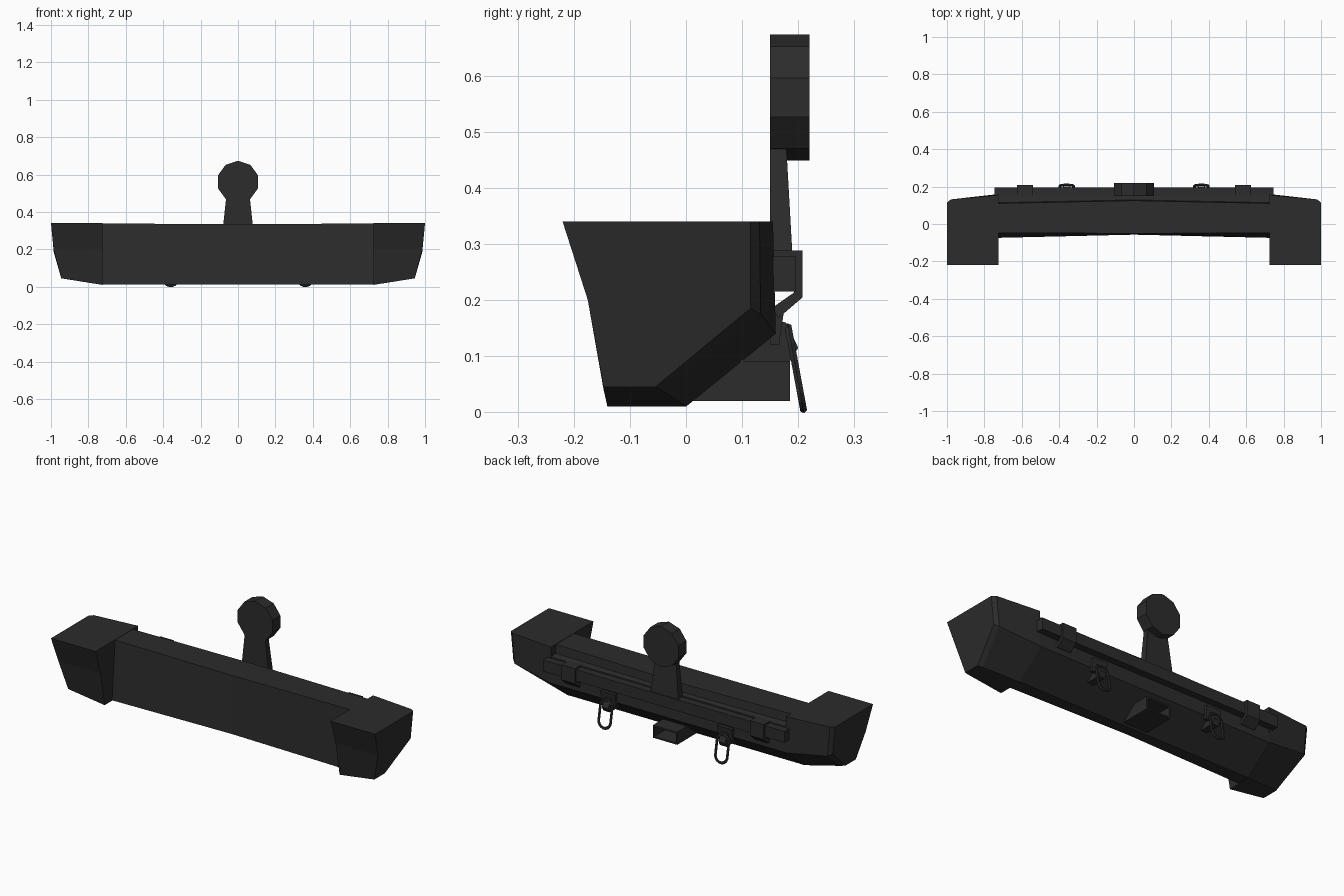
import bpy, bmesh, math
from mathutils import Vector

if "Cube" in bpy.data.objects:
    bpy.data.objects.remove(bpy.data.objects["Cube"])

mat = bpy.data.materials.new("dark_coating")
mat.diffuse_color = (0.025, 0.025, 0.025, 1)
mat.use_nodes = True
mat.node_tree.nodes["Principled BSDF"].inputs["Base Color"].default_value = mat.diffuse_color


def finish(bm, name):
    bmesh.ops.remove_doubles(bm, verts=bm.verts, dist=1e-5)
    bmesh.ops.recalc_face_normals(bm, faces=bm.faces)
    me = bpy.data.meshes.new(name)
    bm.to_mesh(me)
    bm.free()
    me.materials.append(mat)
    ob = bpy.data.objects.new(name, me)
    bpy.context.collection.objects.link(ob)
    return ob


def loft(name, sections):
    """Skin a list of equal-length point loops and cap both ends."""
    bm = bmesh.new()
    loops = [[bm.verts.new(p) for p in s] for s in sections]
    n = len(loops[0])
    for a, b in zip(loops, loops[1:]):
        for i in range(n):
            j = (i + 1) % n
            bm.faces.new((a[i], a[j], b[j], b[i]))
    bm.faces.new(loops[0])
    bm.faces.new(loops[-1])
    return finish(bm, name)


def prism(name, profile, x0, x1):
    """Extrude a (y, z) profile along x."""
    return loft(name, [[(x, y, z) for y, z in profile] for x in (x0, x1)])


def rect(y0, y1, z0, z1):
    return [(y0, z0), (y1, z0), (y1, z1), (y0, z1)]


# Main beam, slightly bowed at the front, with a stepped ledge at the back
def beam_section(x, top_y, low_y, top_z, step_y):
    return [(x, y, z) for y, z in [
        (top_y, top_z), (low_y, 0.012), (0.0, 0.012), (0.158, 0.14),
        (0.155, 0.285), (step_y + 0.004, 0.29), (step_y, top_z)]]


loft("main_beam", [beam_section(-0.73, -0.048, -0.074, 0.338, 0.11),
                   beam_section(0, -0.05, -0.057, 0.335, 0.125),
                   beam_section(0.73, -0.048, -0.074, 0.338, 0.11)])

# Carrier post and ten-sided spare wheel mount
loft("carrier_post", [
    [(-w, 0.15, z), (w, 0.15, z), (w, y, z), (-w, y, z)]
    for w, y, z in [(0.085, 0.19, 0.275), (0.064, 0.179, 0.47)]])
disc = [(0.1125 * math.cos(math.radians(90 + 36 * i)),
         0.561 + 0.1125 * math.sin(math.radians(90 + 36 * i))) for i in range(10)]
loft("wheel_mount", [[(x, y, z) for x, z in disc] for y in (0.15, 0.22)])

# Rear rail
prism("rear_rail", rect(0.15, 0.196, 0.215, 0.278), -0.745, 0.745)

# Hollow hitch receiver
bm = bmesh.new()
bmesh.ops.create_cube(bm, size=1)
for v in bm.verts:
    v.co = Vector((v.co.x * 0.15, 0.0925 + v.co.y * 0.185, 0.055 + v.co.z * 0.07))
back = [f for f in bm.faces if f.calc_center_median().y > 0.18]
bmesh.ops.inset_individual(bm, faces=back, thickness=0.012)
for v in list(back[0].verts):
    v.co.y = 0.185
ext = bmesh.ops.extrude_discrete_faces(bm, faces=back)
for v in ext["faces"][0].verts:
    v.co.y = 0.09
finish(bm, "hitch_receiver")

for s, side in ((1, "right"), (-1, "left")):
    # Tapered end cap
    inner = [(-0.22, 0.34), (-0.175, 0.2), (-0.14, 0.01),
             (0.0, 0.01), (0.16, 0.14), (0.155, 0.34)]
    mid = [(0.98, -0.22, 0.34), (0.966, -0.175, 0.2), (0.92, -0.147, 0.041),
           (0.92, -0.045, 0.041), (0.965, 0.133, 0.175), (0.98, 0.131, 0.34)]
    outer = [(1.0, -0.22, 0.34), (0.986, -0.175, 0.2), (0.945, -0.147, 0.045),
             (0.945, -0.055, 0.045), (0.985, 0.115, 0.185), (1.0, 0.115, 0.34)]
    loft(side + "_end_cap", [[(s * 0.725, y, z) for y, z in inner],
                             [(s * x, y, z) for x, y, z in mid],
                             [(s * x, y, z) for x, y, z in outer]])

    # Bent clip wrapped over the rail
    clip = [(0.15, 0.288), (0.208, 0.288), (0.208, 0.205), (0.165, 0.168),
            (0.152, 0.185), (0.192, 0.213), (0.196, 0.278), (0.15, 0.278)]
    prism(side + "_rail_clip", clip, s * 0.54, s * 0.625)

    # Shackle tab and its backing plate
    tab = [(0.1, 0.09), (0.185, 0.09), (0.2, 0.115), (0.178, 0.16), (0.15, 0.165)]
    prism(side + "_shackle_tab", tab, s * 0.34, s * 0.38)
    prism(side + "_shackle_plate", [(0.15, 0.12), (0.166, 0.12), (0.176, 0.19),
                                    (0.15, 0.19)], s * 0.315, s * 0.405)

    # Shackle loop: round tube swept around a hanging oval
    centre = Vector((s * 0.36, 0, 0))
    top, low = Vector((0, 0.189, 0.115)), Vector((0, 0.2025, 0.042))
    down = (low - top).normalized()
    normal = down.cross(Vector((1, 0, 0)))
    rings = []
    for i in range(16):
        a = 2 * math.pi * i / 16
        base = low if i < 8 else top
        a += math.pi / 16
        d = Vector((math.cos(a), 0, 0)) + down * math.sin(a)
        rings.append([centre + base + d * (0.037 + 0.008 * math.cos(t))
                      + normal * 0.007 * math.sin(t)
                      for t in [math.pi * k / 3 for k in range(6)]])
    bm = bmesh.new()
    vs = [[bm.verts.new(p) for p in r] for r in rings]
    for i in range(16):
        a, b = vs[i], vs[(i + 1) % 16]
        for k in range(6):
            bm.faces.new((a[k], a[(k + 1) % 6], b[(k + 1) % 6], b[k]))
    finish(bm, side + "_shackle_loop")
